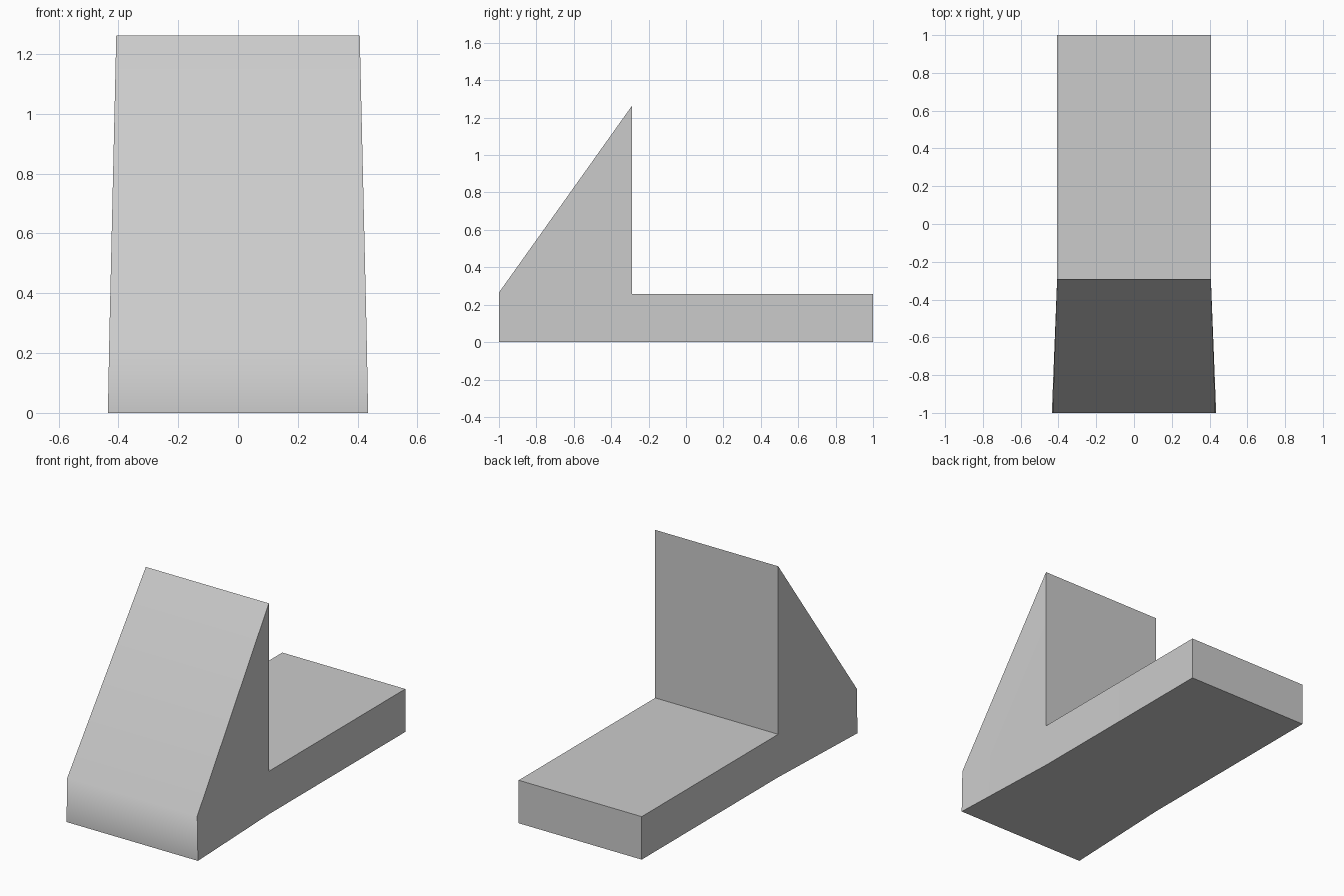
import bpy
import bmesh
import math

cube = bpy.data.objects.get("Cube")
if cube:
    bpy.data.objects.remove(cube, do_unlink=True)

# Single grey material
GREY = (0.6, 0.6, 0.6, 1.0)
grey = bpy.data.materials.new("light grey")
grey.use_nodes = True
grey.diffuse_color = GREY
grey.node_tree.nodes["Principled BSDF"].inputs["Base Color"].default_value = GREY

# Side outline: (y, z, half width), going round from the front toe
outline = [
    (-1.0, 0.0, 0.435),     # front toe, bottom
    (-1.0, 0.265, 0.43),    # front toe, top
    (-0.29, 1.262, 0.407),  # wedge peak
    (-0.29, 0.257, 0.407),  # foot of the upright back
    (1.0, 0.257, 0.407),    # deck end, top
    (1.0, 0.0, 0.407),      # deck end, bottom
    (-0.29, 0.0, 0.407),    # underside bend
]

bm = bmesh.new()
right = [bm.verts.new((-w, y, z)) for y, z, w in outline]
left = [bm.verts.new((w, y, z)) for y, z, w in outline]

# Band of faces joining the two sides
count = len(outline)
for i in range(count):
    j = (i + 1) % count
    bm.faces.new((right[i], right[j], left[j], left[i]))

# Each side is a wedge panel and a deck panel
for side in (right, left):
    bm.faces.new([side[i] for i in (0, 1, 2, 3, 6)])
    bm.faces.new([side[i] for i in (6, 3, 4, 5)])
bmesh.ops.recalc_face_normals(bm, faces=bm.faces)

mesh = bpy.data.meshes.new("wedge_and_deck")
bm.to_mesh(mesh)
bm.free()
mesh.materials.append(grey)
body = bpy.data.objects.new("wedge_and_deck", mesh)
bpy.context.collection.objects.link(body)

# Soft shading from the front toe into the slope, sharp elsewhere
bpy.context.view_layer.objects.active = body
body.select_set(True)
bpy.ops.object.shade_smooth_by_angle(angle=math.radians(40))
weighted = body.modifiers.new("weighted_normals", 'WEIGHTED_NORMAL')
weighted.keep_sharp = True
